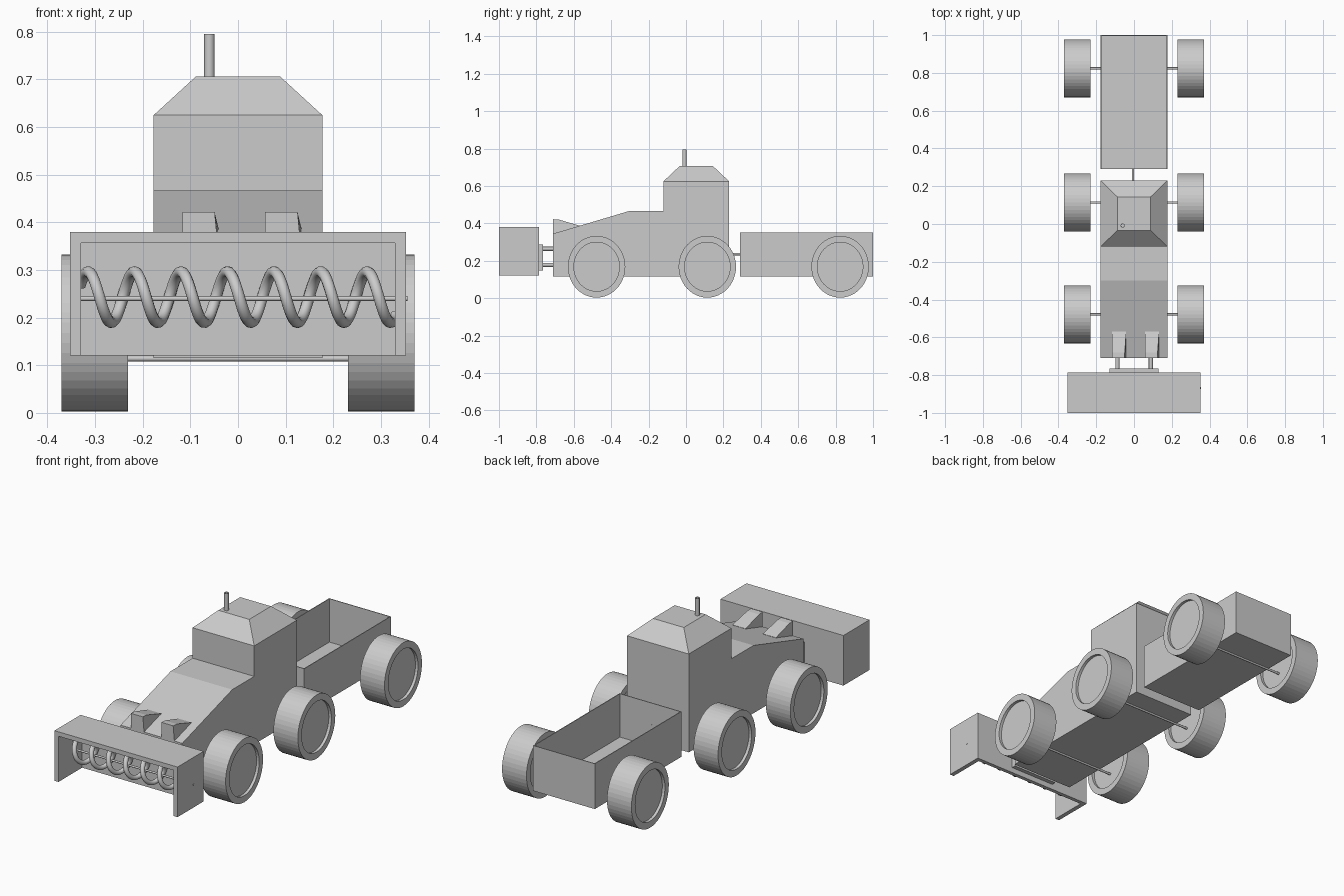
import bpy, bmesh, math
from mathutils import Vector, Matrix

if "Cube" in bpy.data.objects:
    bpy.data.objects.remove(bpy.data.objects["Cube"])

grey = bpy.data.materials.new("plain grey")
grey.diffuse_color = (0.6, 0.6, 0.6, 1)
grey.use_nodes = True
grey.node_tree.nodes["Principled BSDF"].inputs["Base Color"].default_value = grey.diffuse_color


def finish(name, bm, smooth=False):
    bmesh.ops.recalc_face_normals(bm, faces=bm.faces[:])
    me = bpy.data.meshes.new(name)
    bm.to_mesh(me)
    bm.free()
    me.materials.append(grey)
    ob = bpy.data.objects.new(name, me)
    bpy.context.collection.objects.link(ob)
    if smooth:
        bpy.ops.object.select_all(action='DESELECT')
        ob.select_set(True)
        bpy.context.view_layer.objects.active = ob
        bpy.ops.object.shade_smooth_by_angle(angle=math.radians(40))
    return ob


def box_bm(x0, x1, y0, y1, z0, z1):
    bm = bmesh.new()
    bmesh.ops.create_cube(bm, size=1)
    for v in bm.verts:
        v.co = Vector((x0 + (v.co.x + .5) * (x1 - x0),
                       y0 + (v.co.y + .5) * (y1 - y0),
                       z0 + (v.co.z + .5) * (z1 - z0)))
    return bm


def prism(profile, x0, x1):
    """Extrude a (y, z) side profile along x."""
    bm = bmesh.new()
    f = bm.faces.new([bm.verts.new((x0, y, z)) for y, z in profile])
    r = bmesh.ops.extrude_face_region(bm, geom=[f])
    verts = [g for g in r["geom"] if isinstance(g, bmesh.types.BMVert)]
    bmesh.ops.translate(bm, verts=verts, vec=(x1 - x0, 0, 0))
    return bm


def rod(name, a, b, r, sides=20):
    a, b = Vector(a), Vector(b)
    d = b - a
    m = Matrix.Translation((a + b) / 2) @ d.to_track_quat('Z', 'Y').to_matrix().to_4x4()
    bm = bmesh.new()
    bmesh.ops.create_cone(bm, cap_ends=True, segments=sides, radius1=r, radius2=r,
                          depth=d.length, matrix=m)
    return finish(name, bm, True)


def face_towards(bm, direction):
    bm.normal_update()
    return max(bm.faces, key=lambda f: f.normal.dot(Vector(direction)))


def recess(bm, face, inset, depth):
    n = face.normal.copy()
    bmesh.ops.inset_region(bm, faces=[face], thickness=inset, use_even_offset=True)
    rim = bmesh.ops.extrude_face_region(bm, geom=[face])
    verts = [g for g in rim["geom"] if isinstance(g, bmesh.types.BMVert)]
    bmesh.ops.delete(bm, geom=[face], context='FACES')
    bmesh.ops.translate(bm, verts=verts, vec=-n * depth)


# Body with sloping bonnet
W = 0.177
finish("body", prism([(-.71, .115), (-.71, .345), (-.30, .467), (.23, .467), (.23, .115)], -W, W))

# Cab and tapered roof
finish("cab", box_bm(-W, W, -.12, .23, .467, .625))
bm = box_bm(-W, W, -.12, .23, .625, .706)
for v in bm.verts:
    if v.co.z > .7:
        v.co.x *= .5
        v.co.y = .055 + (v.co.y - .055) * .51
finish("roof", bm)

# Exhaust pipe, hollow at the top
bm = bmesh.new()
bmesh.ops.create_cone(bm, cap_ends=True, segments=20, radius1=.011, radius2=.011,
                      depth=.10, matrix=Matrix.Translation((-.06, -.008, .745)))
recess(bm, face_towards(bm, (0, 0, 1)), .003, .06)
finish("exhaust", bm, True)

# Headlights
for i, x0 in enumerate((-.117, .057)):
    bm = prism([(-.71, .335), (-.71, .422), (-.68, .42), (-.57, .388), (-.57, .375)], x0, x0 + .068)
    for v in bm.verts:
        if v.co.x > x0 + .05 and v.co.z < .4:
            v.co.x += .008
    recess(bm, face_towards(bm, (0, -1, 0)), .008, .03)
    finish(f"headlight_{i + 1}", bm)

# Wheels and axles
for n, y in (("front", -.478), ("middle", .114), ("rear", .824)):
    rod(n + "_axle", (-.25, y, .114), (.25, y, .114), .006, 12)
    for side, s in (("left", -1), ("right", 1)):
        bm = bmesh.new()
        bmesh.ops.create_cone(bm, cap_ends=True, segments=48, radius1=.165, radius2=.165,
                              depth=.14, matrix=Matrix.Rotation(math.pi / 2, 4, 'Y'))
        for d in (-1, 1):
            recess(bm, face_towards(bm, (d, 0, 0)), .034, .015)
        for v in bm.verts:
            v.co = Vector((v.co.x + s * .301, v.co.y * .93 + y, v.co.z + .168))
        finish(f"{n}_{side}_wheel", bm)

# Open trailer and hitch
bm = box_bm(-W, W, .29, 1.0, .115, .35)
recess(bm, face_towards(bm, (0, 0, 1)), .004, .225)
finish("trailer", bm)
rod("hitch", (-.005, .225, .235), (-.005, .295, .235), .006, 12)

# Header housing, open at the front and below
H, T = .353, .023
bm = bmesh.new()
outline = [(-H, .12), (-H, .38), (H, .38), (H, .12), (H - T, .12), (H - T, .357),
           (T - H, .357), (T - H, .12)]
f = bm.faces.new([bm.verts.new((x, -1, z)) for x, z in outline])
r = bmesh.ops.extrude_face_region(bm, geom=[f])
bmesh.ops.translate(bm, verts=[g for g in r["geom"] if isinstance(g, bmesh.types.BMVert)],
                    vec=(0, .214, 0))
finish("header_housing", bm)
finish("header_back", box_bm(T - H, H - T, -.806, -.786, .12, .357))

# Auger spiral and shaft
rod("auger_shaft", (-.34, -.868, .24), (.356, -.868, .24), .005, 12)
cu = bpy.data.curves.new("auger_spiral", 'CURVE')
cu.dimensions = '3D'
cu.bevel_depth = .012
cu.bevel_resolution = 3
cu.use_fill_caps = True
sp = cu.splines.new('POLY')
N = 220
sp.points.add(N)
for i, p in enumerate(sp.points):
    x = -.332 + .664 * i / N
    a = 2 * math.pi * (x + .315) / .0977
    p.co = (x, -.868 - .053 * math.sin(a), .243 + .053 * math.cos(a), 1)
sp.use_smooth = True
cu.materials.append(grey)
bpy.context.collection.objects.link(bpy.data.objects.new("auger_spiral", cu))

# Coupling plate and arms
finish("coupling_plate", box_bm(-.13, .13, -.788, -.764, .148, .287))
for i, (x, z) in enumerate([(x, z) for x in (-.088, .089) for z in (.178, .264)]):
    rod(f"coupling_arm_{i + 1}", (x, -.77, z), (x, -.70, z), .011, 16)
